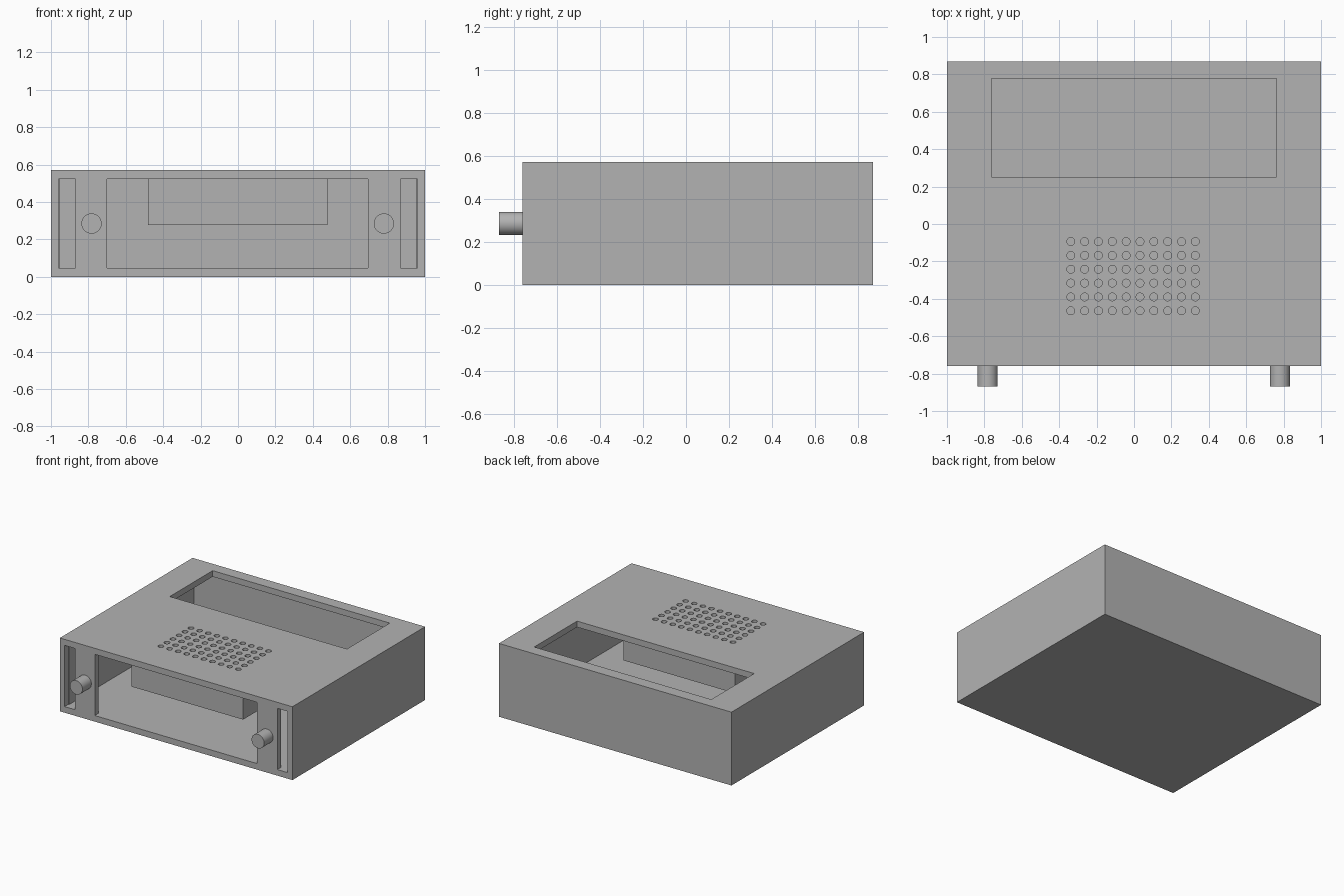
import bpy
import bmesh
from math import pi
from mathutils import Matrix, Vector

cube = bpy.data.objects.get("Cube")
if cube:
    bpy.data.objects.remove(cube, do_unlink=True)

grey = bpy.data.materials.new("plain grey")
grey.use_nodes = True
colour = (0.45, 0.45, 0.45, 1)
grey.diffuse_color = colour
grey.node_tree.nodes["Principled BSDF"].inputs["Base Color"].default_value = colour

WALL = 0.047
FRONT, BACK, HEIGHT = -0.76, 0.87, 0.57
FLOOR, CEILING = WALL, HEIGHT - WALL


def add_box(bm, low, high):
    low, high = Vector(low), Vector(high)
    size = Matrix.Diagonal((*(high - low), 1))
    bmesh.ops.create_cube(bm, size=1, matrix=Matrix.Translation((low + high) / 2) @ size)


def add_cylinder(bm, centre, radius, depth, sides, turn=Matrix.Identity(4)):
    bmesh.ops.create_cone(bm, cap_ends=True, segments=sides, radius1=radius, radius2=radius,
                          depth=depth, matrix=Matrix.Translation(centre) @ turn)


def finish(bm, name):
    mesh = bpy.data.meshes.new(name)
    bm.to_mesh(mesh)
    bm.free()
    mesh.materials.append(grey)
    obj = bpy.data.objects.new(name, mesh)
    bpy.context.collection.objects.link(obj)
    return obj


def select(obj):
    bpy.ops.object.select_all(action='DESELECT')
    obj.select_set(True)
    bpy.context.view_layer.objects.active = obj


def cut(obj, bm):
    cutter = finish(bm, "cutter")
    cutter.hide_render = True
    select(obj)
    mod = obj.modifiers.new("cut", 'BOOLEAN')
    mod.operation, mod.solver, mod.object = 'DIFFERENCE', 'EXACT', cutter
    bpy.ops.object.modifier_apply(modifier=mod.name)
    bpy.data.objects.remove(cutter, do_unlink=True)


# Case: a box hollowed to thin walls
bm = bmesh.new()
add_box(bm, (-1, FRONT, 0), (1, BACK, HEIGHT))
case = finish(bm, "case")
bm = bmesh.new()
add_box(bm, (-1 + WALL, FRONT + WALL, FLOOR), (1 - WALL, BACK - WALL, CEILING))
cut(case, bm)

# Front window and the two side slots
bm = bmesh.new()
for left, right in ((-0.70, 0.695), (-0.96, -0.87), (0.87, 0.96)):
    add_box(bm, (left, FRONT - 0.1, FLOOR), (right, FRONT + WALL, CEILING))
cut(case, bm)

# Top opening
bm = bmesh.new()
add_box(bm, (-0.762, 0.25, CEILING - 0.02), (0.762, 0.777, HEIGHT + 0.1))
cut(case, bm)

# Grille holes through the lid
bm = bmesh.new()
PITCH = 0.074
for column in range(10):
    for row in range(6):
        add_cylinder(bm, (-0.338 + column * PITCH, -0.094 - row * PITCH, HEIGHT), 0.021,
                     2 * WALL + 0.01, 24)
cut(case, bm)

# Block hanging under the grille
bm = bmesh.new()
add_box(bm, (-0.48, -0.62, 0.277), (0.478, 0.084, CEILING))
finish(bm, "speaker_block")

# Round front knobs
for side, x in (("right", -0.783), ("left", 0.78)):
    bm = bmesh.new()
    add_cylinder(bm, (x, FRONT - 0.055, 0.285), 0.054, 0.11, 48, Matrix.Rotation(pi / 2, 4, 'X'))
    select(finish(bm, side + "_knob"))
    bpy.ops.object.shade_smooth_by_angle()
